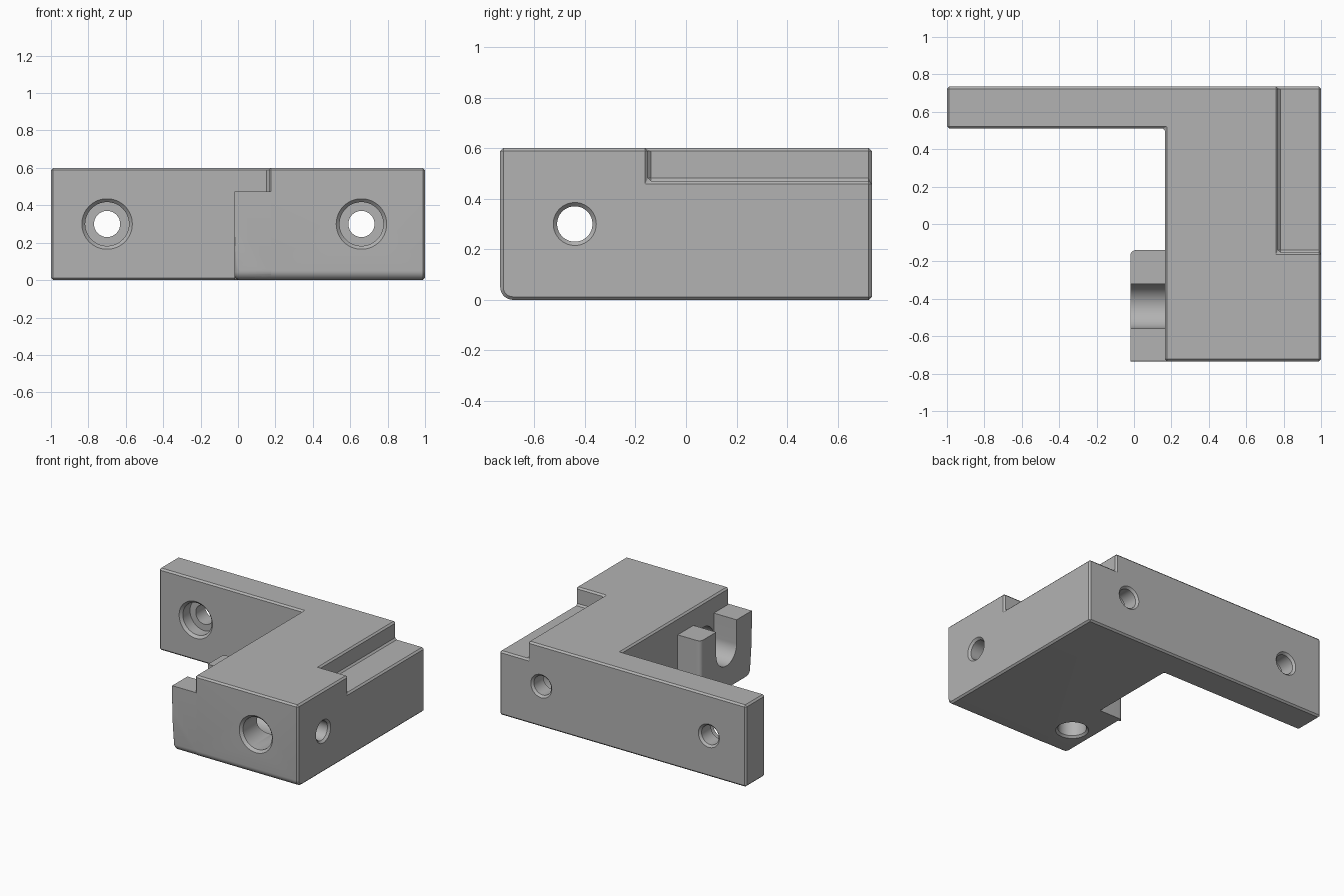
import bpy, bmesh, math

if "Cube" in bpy.data.objects:
    bpy.data.objects.remove(bpy.data.objects["Cube"], do_unlink=True)

grey = bpy.data.materials.new("plain grey")
grey.use_nodes = True
grey.diffuse_color = (0.45, 0.45, 0.45, 1)
grey.node_tree.nodes["Principled BSDF"].inputs["Base Color"].default_value = grey.diffuse_color

BACK, FRONT, TOP = 0.735, -0.735, 0.6
INNER = 0.165          # inner wall of the main block
MID = 0.3              # height of the screw axes
SIDE_Y = -0.44         # position of the sideways screw
BORE, HOLE = 0.117, 0.07


def place(axis, u, v, w):
    """Point with w along the axis and u, v across it."""
    return {"X": (w, u, v), "Y": (u, w, v), "Z": (u, v, w)}[axis]


def finish(name, bm):
    bmesh.ops.recalc_face_normals(bm, faces=bm.faces)
    mesh = bpy.data.meshes.new(name)
    bm.to_mesh(mesh)
    bm.free()
    mesh.materials.append(grey)
    obj = bpy.data.objects.new(name, mesh)
    bpy.context.collection.objects.link(obj)
    return obj


def loft(name, rings, axis):
    """Closed solid through rings of (u, v, w) points."""
    bm = bmesh.new()
    loops = [[bm.verts.new(place(axis, *p)) for p in ring] for ring in rings]
    n = len(loops[0])
    for a, b in zip(loops, loops[1:]):
        for i in range(n):
            j = (i + 1) % n
            bm.faces.new((a[i], a[j], b[j], b[i]))
    bm.faces.new(loops[0])
    bm.faces.new(loops[-1])
    return finish(name, bm)


def prism(name, outline, axis, start, end):
    return loft(name, [[(u, v, w) for u, v in outline] for w in (start, end)], axis)


def box(name, x, y, z):
    return prism(name, [(x[0], y[0]), (x[1], y[0]), (x[1], y[1]), (x[0], y[1])], "Z", *z)


def turned(name, axis, u, v, profile, n=64):
    """Solid of revolution; profile holds (position, radius)."""
    turns = [2 * math.pi * i / n for i in range(n)]
    return loft(name, [[(u + r * math.cos(t), v + r * math.sin(t), w) for t in turns]
                       for w, r in profile], axis)


def apply(obj, mod):
    bpy.context.view_layer.objects.active = obj
    bpy.ops.object.modifier_apply(modifier=mod.name)


def combine(obj, other, operation):
    mod = obj.modifiers.new("combine", "BOOLEAN")
    mod.operation, mod.solver, mod.object = operation, "EXACT", other
    apply(obj, mod)
    bpy.data.objects.remove(other, do_unlink=True)


def chamfer(obj, width=0.012):
    mod = obj.modifiers.new("chamfer", "BEVEL")
    mod.width, mod.segments = width, 1
    mod.limit_method, mod.angle_limit = "ANGLE", math.radians(40)
    apply(obj, mod)


def round_edges(obj, rule, radius):
    """Round the edges whose two end points satisfy the rule."""
    bm = bmesh.new()
    bm.from_mesh(obj.data)
    edges = [e for e in bm.edges if all(rule(v.co) for v in e.verts)]
    bmesh.ops.bevel(bm, geom=edges, offset=radius, segments=8, profile=0.5, affect="EDGES")
    bm.to_mesh(obj.data)
    bm.free()


# L-shaped body with a stepped corner and a rounded front lower edge
body = prism("bracket_body", [(-1, BACK), (-1, 0.51), (INNER, 0.51),
                              (INNER, FRONT), (1, FRONT), (1, BACK)], "Z", 0, TOP)
round_edges(body, lambda c: c.y < FRONT + 0.01 and c.z < 0.01, 0.05)
combine(body, box("step_cutter", (0.77, 1.2), (-0.15, 1), (0.47, 0.8)), "DIFFERENCE")
chamfer(body)

# Side tab with a U-shaped slot
tab_x, tab_front = -0.02, FRONT + 0.001
tab = box("slotted_tab", (tab_x, INNER + 0.06), (tab_front, -0.14), (0.001, 0.475))
round_edges(tab, lambda c: c.x < 0 and c.y > -0.2, 0.03)
round_edges(tab, lambda c: c.z < 0.01 and (c.y < tab_front + 0.01), 0.05)
round_edges(tab, lambda c: c.z < 0.06 and c.x < tab_x + 0.001, 0.03)
slot_r = BORE + 0.001
arc = [math.pi + math.pi * i / 32 for i in range(33)]
slot = [(SIDE_Y + slot_r * math.cos(t), MID + slot_r * math.sin(t)) for t in arc]
slot += [(SIDE_Y + slot_r, 0.8), (SIDE_Y - slot_r, 0.8)]
combine(tab, prism("slot_cutter", slot, "X", -0.2, 0.5), "DIFFERENCE")
chamfer(tab)
combine(body, tab, "UNION")


def screw_hole(axis, u, v, start, seat, end, flare=True):
    """Counterbored through hole with flared mouths."""
    lip = 0.018 if flare else 0
    profile = [(start - 0.02, BORE + lip + 0.02 * flare), (start, BORE + lip),
               (start + 0.018, BORE), (seat, BORE), (seat, HOLE),
               (end - 0.015, HOLE), (end, HOLE + 0.015), (end + 0.02, HOLE + 0.035)]
    combine(body, turned("hole_cutter", axis, u, v, profile), "DIFFERENCE")


# Screw holes through the arm, along the block, and across the block
screw_hole("Y", -0.7, MID, 0.51, 0.61, BACK)
screw_hole("Y", 0.66, MID, FRONT, 0.61, BACK)
screw_hole("X", SIDE_Y, MID, INNER - 0.03, 0.875, 1, flare=False)

# Blind socket underneath
combine(body, turned("socket_cutter", "Z", 0.15, -0.46,
                     [(-0.02, 0.13), (0, 0.11), (0.015, 0.095), (0.13, 0.095)]), "DIFFERENCE")

bpy.ops.object.select_all(action="DESELECT")
body.select_set(True)
bpy.context.view_layer.objects.active = body
bpy.ops.object.shade_smooth_by_angle(angle=math.radians(30))
